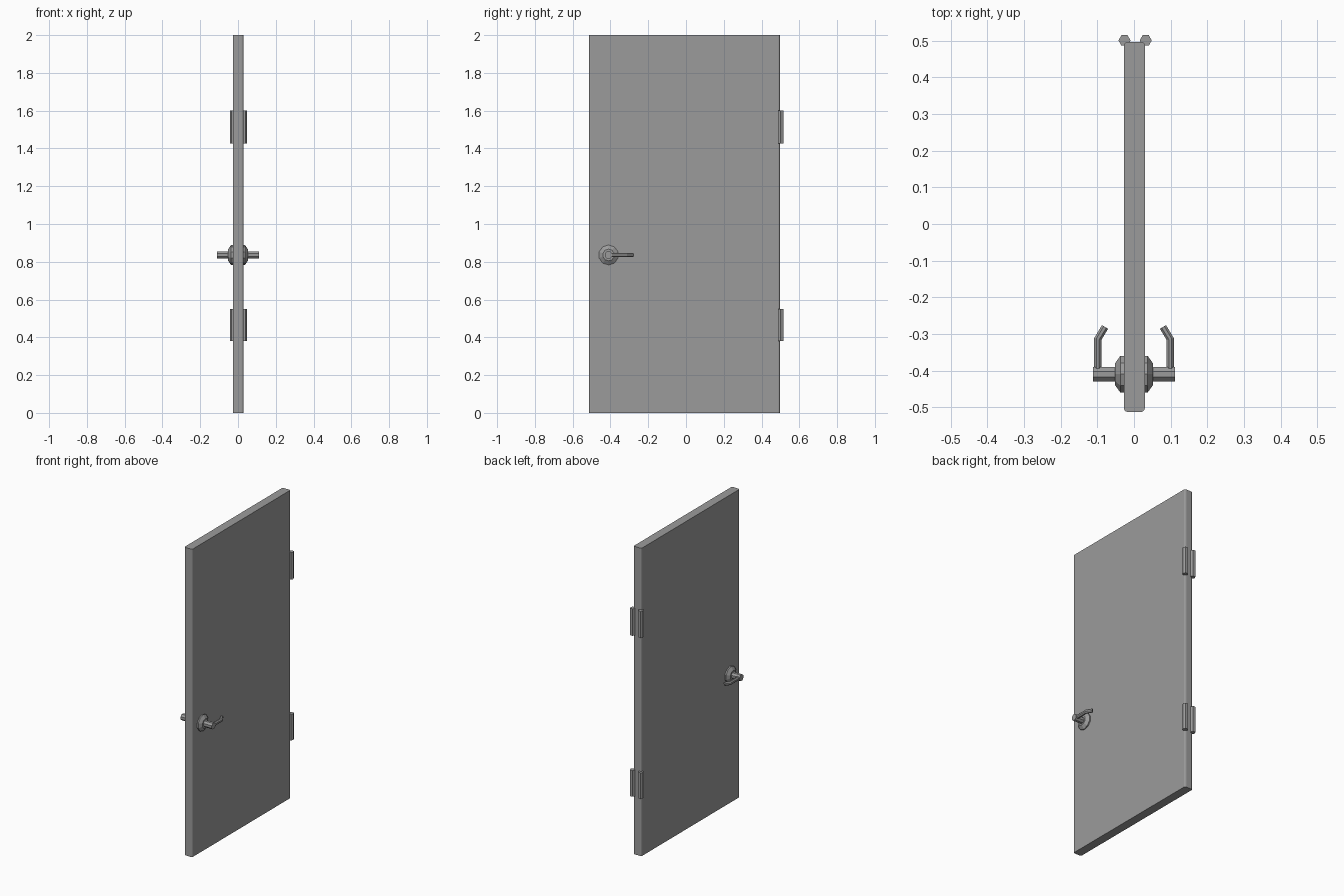
import bpy, bmesh, math
from mathutils import Matrix, Vector

cube = bpy.data.objects.get("Cube")
if cube:
    bpy.data.objects.remove(cube, do_unlink=True)

# One plain grey for everything
grey = bpy.data.materials.new("plain grey")
grey.use_nodes = True
colour = (0.33, 0.33, 0.33, 1)
grey.diffuse_color = colour
grey.node_tree.nodes["Principled BSDF"].inputs["Base Color"].default_value = colour


def finish(name, bm):
    bmesh.ops.recalc_face_normals(bm, faces=bm.faces)
    mesh = bpy.data.meshes.new(name)
    bm.to_mesh(mesh)
    bm.free()
    mesh.materials.append(grey)
    obj = bpy.data.objects.new(name, mesh)
    bpy.context.collection.objects.link(obj)
    return obj


def loft(name, rings):
    """Skin a list of equal-length rings and cap both ends."""
    bm = bmesh.new()
    loops = [[bm.verts.new(p) for p in ring] for ring in rings]
    n = len(loops[0])
    for a, b in zip(loops, loops[1:]):
        for i in range(n):
            j = (i + 1) % n
            bm.faces.new((a[i], a[j], b[j], b[i]))
    bm.faces.new(loops[0])
    bm.faces.new(loops[-1])
    return finish(name, bm)


def turned(name, profile, sides, side, y, z):
    """Turn (x, radius) pairs about an axis along x."""
    angles = [(i + 0.5) * math.tau / sides for i in range(sides)]
    return loft(name, [[(side * x, y + r * math.cos(a), z + r * math.sin(a))
                        for a in angles] for x, r in profile])


# Door slab with eased vertical edges
bm = bmesh.new()
bmesh.ops.create_cube(bm, size=1)
bmesh.ops.scale(bm, vec=(0.057, 1.01, 2), verts=bm.verts)
bmesh.ops.translate(bm, vec=(0.001, -0.008, 1), verts=bm.verts)
upright = [e for e in bm.edges if abs(e.verts[0].co.z - e.verts[1].co.z) > 1]
bmesh.ops.bevel(bm, geom=upright, offset=0.01, segments=3, profile=0.5, affect="EDGES")
finish("door_slab", bm)

# Six-sided hinge barrels, a pair at each height
for level, bottom, top in (("lower", 0.38, 0.55), ("upper", 1.425, 1.6)):
    for word, x in (("left", 0.032), ("right", -0.026)):
        bm = bmesh.new()
        bmesh.ops.create_cone(bm, cap_ends=True, segments=6, radius1=0.0165,
                              radius2=0.0165, depth=top - bottom,
                              matrix=Matrix.Translation((x, 0.501, (top + bottom) / 2))
                              @ Matrix.Rotation(math.pi / 2, 4, "Z"))
        finish(f"{level}_{word}_hinge", bm)

# Lever handles on both faces
HY, HZ = -0.41, 0.836
PATH = [(0.099, -0.41), (0.099, -0.314), (0.079, -0.281)]
for word, side in (("left", 1), ("right", -1)):
    turned(f"{word}_rosette", [(0.02, 0.053), (0.037, 0.053), (0.052, 0.031)],
           10, side, HY, HZ)
    turned(f"{word}_spindle", [(0.045, 0.021), (0.112, 0.021)], 8, side, HY, HZ)

    # Bent lever with an eight-sided section, mitred at the bend
    points = [Vector(p) for p in PATH]
    rings = []
    for i, p in enumerate(points):
        steps = [(points[k + 1] - points[k]).normalized()
                 for k in (i - 1, i) if 0 <= k < len(points) - 1]
        along = sum(steps, Vector((0, 0))).normalized()
        across = Vector((along.y, -along.x)) / along.dot(steps[0])
        ring = []
        for k in range(8):
            a = (k + 0.5) * math.tau / 8
            q = p + across * 0.0105 * math.cos(a)
            ring.append((side * q.x, q.y, HZ + 0.0125 * math.sin(a)))
        rings.append(ring)
    loft(f"{word}_lever", rings)
